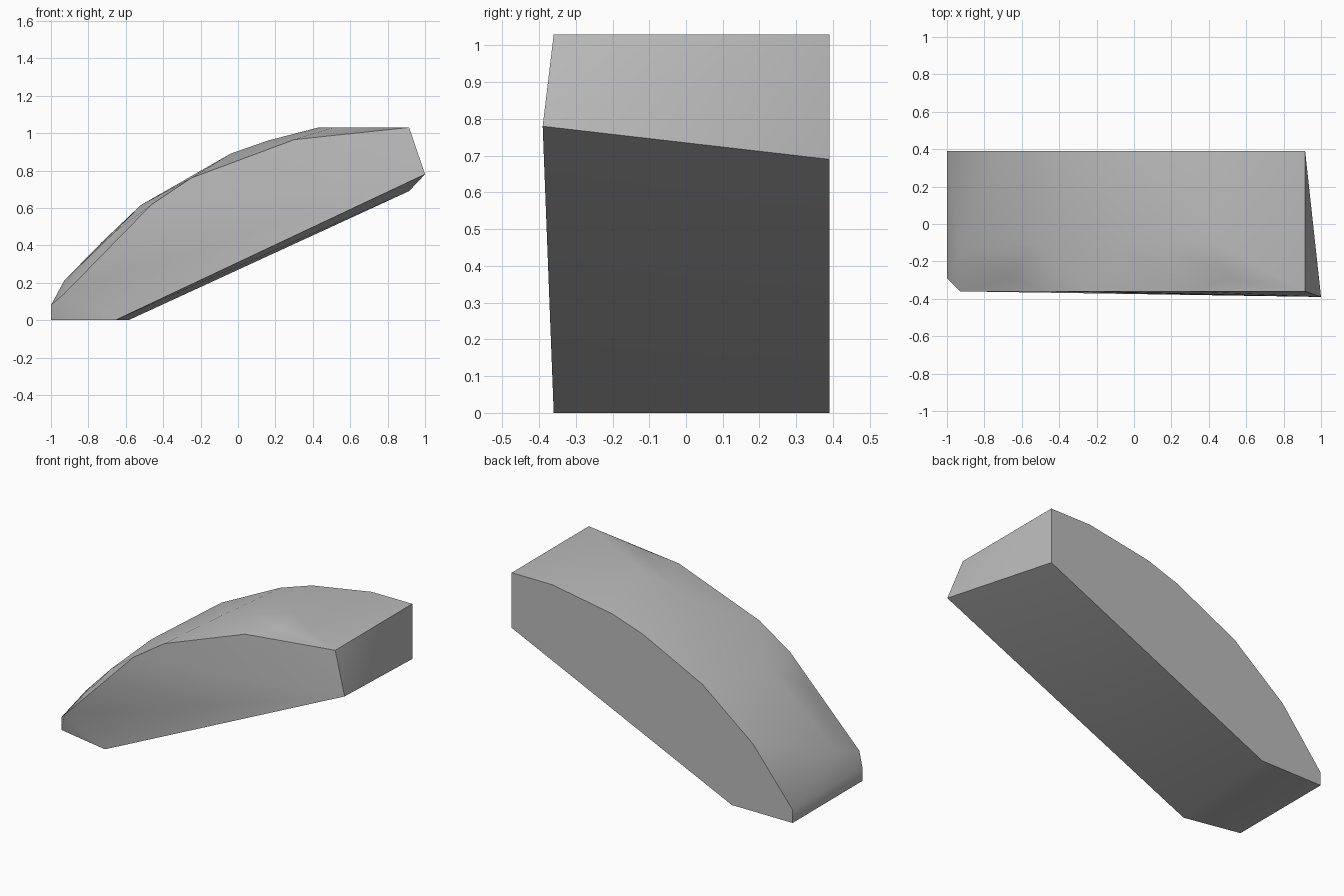
import bpy
import bmesh
import math

cube = bpy.data.objects.get("Cube")
if cube:
    bpy.data.objects.remove(cube, do_unlink=True)

# One plain grey
grey = bpy.data.materials.new("plain_grey")
grey.use_nodes = True
colour = (0.5, 0.5, 0.5, 1)
grey.diffuse_color = colour
grey.node_tree.nodes["Principled BSDF"].inputs["Base Color"].default_value = colour

BACK, FRONT, CREST = 0.39, -0.36, -0.29

# Flat back outline (x, z)
back = [(-1, 0), (-0.585, 0), (0.915, 0.69), (0.915, 1.03), (0.64, 1.03),
        (0.23, 0.96), (0.02, 0.89), (-0.385, 0.69), (-0.73, 0.415), (-1, 0.08)]

# Flat front outline (x, z)
front = [(-0.655, 0), (0.915, 1.03), (0.3, 0.965), (-0.25, 0.76),
         (-0.46, 0.62), (-0.93, 0.14)]

# Rounded crest between the outlines, and the flared corners
crest = [(0.51, CREST, 1.03), (0.43, -0.1, 1.03), (0.16, -0.1, 0.96),
         (-0.04, -0.1, 0.89), (-0.52, -0.1, 0.615), (-0.66, CREST, 0.47),
         (-0.93, -0.15, 0.21)]
corners = [(1, -0.39, 0.78), (-1, CREST, 0), (-1, CREST, 0.08)]

points = [(x, BACK, z) for x, z in back] + [(x, FRONT, z) for x, z in front]
points += crest + corners

# Stretch one skin over the outlines
bm = bmesh.new()
for p in points:
    bm.verts.new(p)
hull = bmesh.ops.convex_hull(bm, input=bm.verts[:])
loose = [v for v in bm.verts if not v.link_faces]
bmesh.ops.delete(bm, geom=loose, context="VERTS")
bmesh.ops.dissolve_limit(bm, angle_limit=math.radians(0.5),
                         verts=bm.verts[:], edges=bm.edges[:])
bmesh.ops.recalc_face_normals(bm, faces=bm.faces[:])

mesh = bpy.data.meshes.new("curved_wedge")
bm.to_mesh(mesh)
bm.free()
mesh.materials.append(grey)
wedge = bpy.data.objects.new("curved_wedge", mesh)
bpy.context.collection.objects.link(wedge)

# Soft crest, crisp rims
bpy.ops.object.select_all(action="DESELECT")
wedge.select_set(True)
bpy.context.view_layer.objects.active = wedge
bpy.ops.object.shade_smooth_by_angle(angle=math.radians(40))
